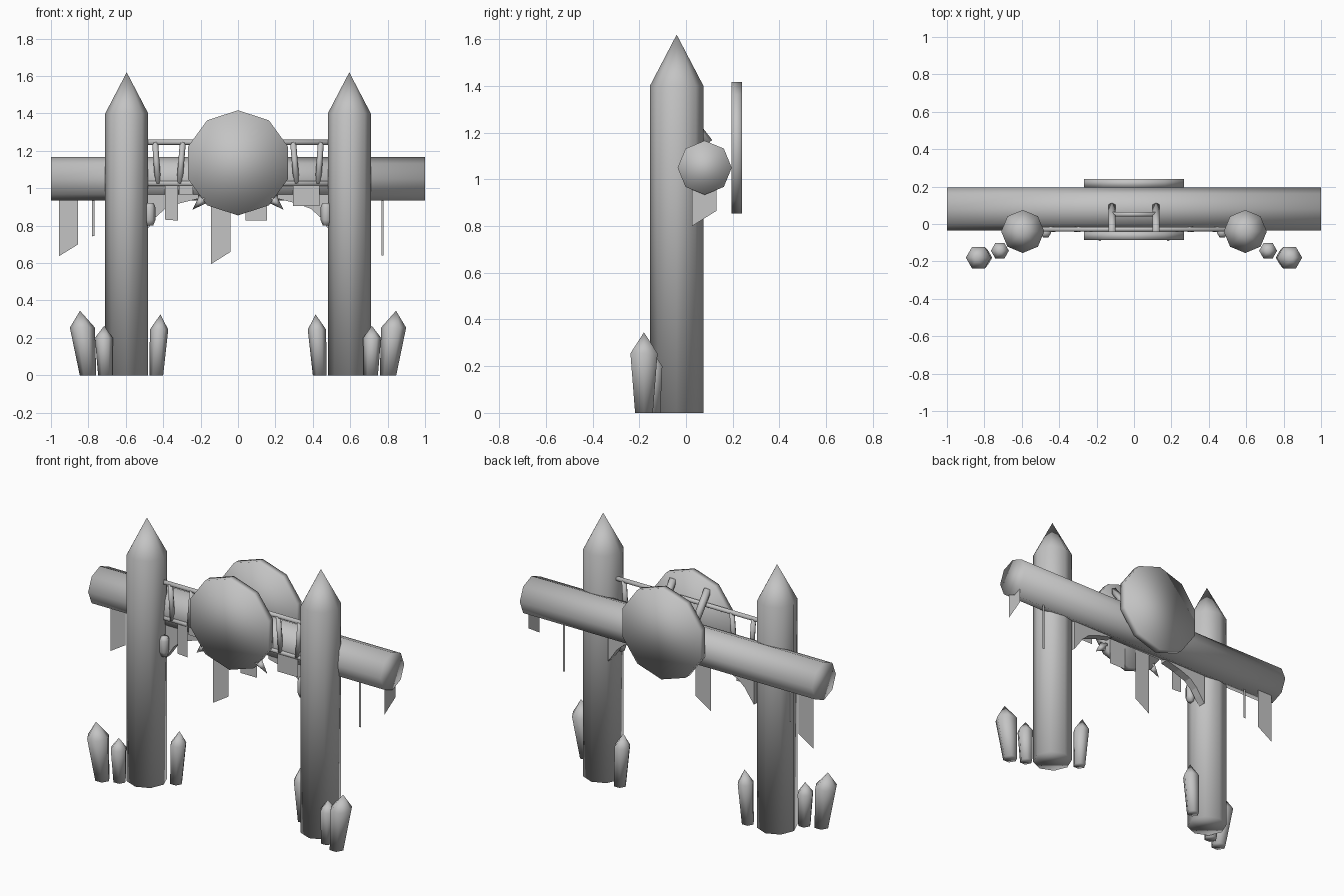
import bpy, bmesh, math
from mathutils import Vector

if "Cube" in bpy.data.objects:
    bpy.data.objects.remove(bpy.data.objects["Cube"])

grey = bpy.data.materials.new("plain_grey")
grey.diffuse_color = (0.55, 0.55, 0.55, 1)
grey.use_nodes = True
grey.node_tree.nodes["Principled BSDF"].inputs["Base Color"].default_value = grey.diffuse_color

X, Y, Z = Vector((1, 0, 0)), Vector((0, 1, 0)), Vector((0, 0, 1))


def finish(name, bm, smooth=True):
    bmesh.ops.remove_doubles(bm, verts=bm.verts, dist=1e-5)
    bmesh.ops.recalc_face_normals(bm, faces=bm.faces)
    for f in bm.faces:
        f.smooth = smooth
    me = bpy.data.meshes.new(name)
    bm.to_mesh(me)
    bm.free()
    me.materials.append(grey)
    ob = bpy.data.objects.new(name, me)
    bpy.context.collection.objects.link(ob)
    return ob


def loft(name, rings, sides, u=X, v=Y):
    """Skin polygon rings given as (centre, radius); radius 0 makes a tip."""
    bm = bmesh.new()
    loops = []
    for c, r in rings:
        if r == 0:
            loops.append([bm.verts.new(c)] * sides)
            continue
        loops.append([bm.verts.new(Vector(c) + r * (u * math.cos(a) + v * math.sin(a)))
                      for a in (2 * math.pi * i / sides for i in range(sides))])
    for a, b in zip(loops, loops[1:]):
        for i in range(sides):
            j = (i + 1) % sides
            bm.faces.new([a[i], a[j], b[j]] if b[i] is b[j] else [a[i], a[j], b[j], b[i]])
    for ring, lp in ((rings[0], loops[0]), (rings[-1], loops[-1])):
        if ring[1] > 0:
            bm.faces.new(lp)
    return finish(name, bm)


def rod(name, a, b, r, r_end=None, sides=6):
    d = (Vector(b) - Vector(a)).normalized()
    u = d.cross(Y if abs(d.y) < 0.5 else X).normalized()
    return loft(name, [(a, r), (b, r if r_end is None else r_end)], sides, u, d.cross(u))


def sheet(name, points):
    bm = bmesh.new()
    bm.faces.new([bm.verts.new(p) for p in points])
    return finish(name, bm, False)


# crossbeam
loft("crossbeam", [((-1, 0.08, 1.05), 0.116), ((1, 0.08, 1.05), 0.116)], 8, Y, Z)

# front and back ten-sided shields
for name, y0, y1 in (("front_shield", -0.085, -0.04), ("back_shield", 0.195, 0.24)):
    loft(name, [((0, y0, 1.136), 0.281), ((0, y1, 1.136), 0.281)], 10, Z, X)

# railing between the posts
for name, z in (("upper_rail", 1.246), ("lower_rail", 1.026)):
    rod(name, (-0.52, -0.028, z), (0.52, -0.028, z), 0.015)

# rod joining the two shield braces
rod("brace_crossbar", (-0.12, 0.052, 1.22), (0.12, 0.052, 1.22), 0.015)

# stakes: base x, top x, tip x, y, base radius, top radius, top z, tip z
stakes = [(0.802, 0.832, 0.845, -0.18, 0.044, 0.067, 0.255, 0.345),
          (0.71, 0.717, 0.715, -0.143, 0.038, 0.048, 0.2, 0.265),
          (0.437, 0.422, 0.415, 0.02, 0.037, 0.049, 0.245, 0.325)]

for s, side in ((-1, "left"), (1, "right")):
    # pointed post
    px = 0.595 * s
    loft(side + "_post", [((px, -0.04, 0), 0.115), ((px, -0.04, 1.4), 0.115),
                          ((px, -0.04, 1.62), 0)], 8)

    # sharpened stakes round the post
    for i, (xb, xt, xp, y, rb, rt, zt, zp) in enumerate(stakes):
        loft(f"{side}_stake_{i + 1}", [((s * xb, y, 0), rb), ((s * xt, y, zt), rt),
                                       ((s * xp, y, zp), 0)], 6)

    # leaning railing bars
    rod(side + "_outer_bar", (0.428 * s, -0.028, 1.026), (0.443 * s, -0.028, 1.246), 0.016)
    rod(side + "_inner_bar", (0.313 * s, -0.028, 1.026), (0.295 * s, -0.028, 1.246), 0.016)

    # brace from the beam to the front shield
    rod(side + "_shield_brace", (0.118 * s, 0.095, 1.155), (0.118 * s, -0.045, 1.335), 0.022)

    # spike on the lower edge of the front shield
    rod(side + "_spike", (0.18 * s, -0.06, 0.948), (0.243 * s, -0.06, 0.886), 0.032, 0, 4)

    # lantern on the post
    lx = 0.472 * s
    loft(side + "_lantern", [((lx, -0.045, 0.80), 0.018), ((lx, -0.045, 0.83), 0.03),
                             ((lx, -0.045, 0.90), 0.03), ((lx, -0.045, 0.922), 0.02)], 6)

    # curved bracket under the beam
    profile = [(0.5, 0.76), (0.47, 0.80), (0.44, 0.845), (0.39, 0.89),
               (0.31, 0.92), (0.21, 0.945), (0.21, 0.99), (0.5, 0.99)]
    bm = bmesh.new()
    face = bm.faces.new([bm.verts.new((s * x, 0.0, z)) for x, z in profile])
    new = bmesh.ops.extrude_face_region(bm, geom=[face])["geom"]
    bmesh.ops.translate(bm, vec=(0, 0.05, 0),
                        verts=[g for g in new if isinstance(g, bmesh.types.BMVert)])
    finish(side + "_bracket", bm, False)

# hanging banners facing front: x range, y, top z, bottom z left, bottom z right
banners = [(-0.957, -0.855, 0.12, 0.96, 0.637, 0.70),
           (-0.781, -0.768, 0.09, 0.96, 0.743, 0.745),
           (0.766, 0.778, 0.09, 0.96, 0.64, 0.64),
           (-0.39, -0.32, -0.035, 1.02, 0.832, 0.827),
           (-0.315, -0.24, -0.035, 1.02, 0.968, 0.968),
           (-0.145, -0.04, -0.035, 1.02, 0.594, 0.66),
           (0.04, 0.155, -0.035, 1.02, 0.828, 0.828),
           (0.295, 0.435, -0.035, 1.02, 0.905, 0.905)]
for i, (x0, x1, y, zt, z0, z1) in enumerate(banners):
    sheet(f"banner_{i + 1}", [(x0, y, z0), (x1, y, z1), (x1, y, zt), (x0, y, zt)])

# banner turned sideways at the right end of the beam
sheet("end_banner", [(0.985, 0.026, 0.80), (0.985, 0.13, 0.865),
                     (0.985, 0.13, 0.97), (0.985, 0.026, 0.97)])
